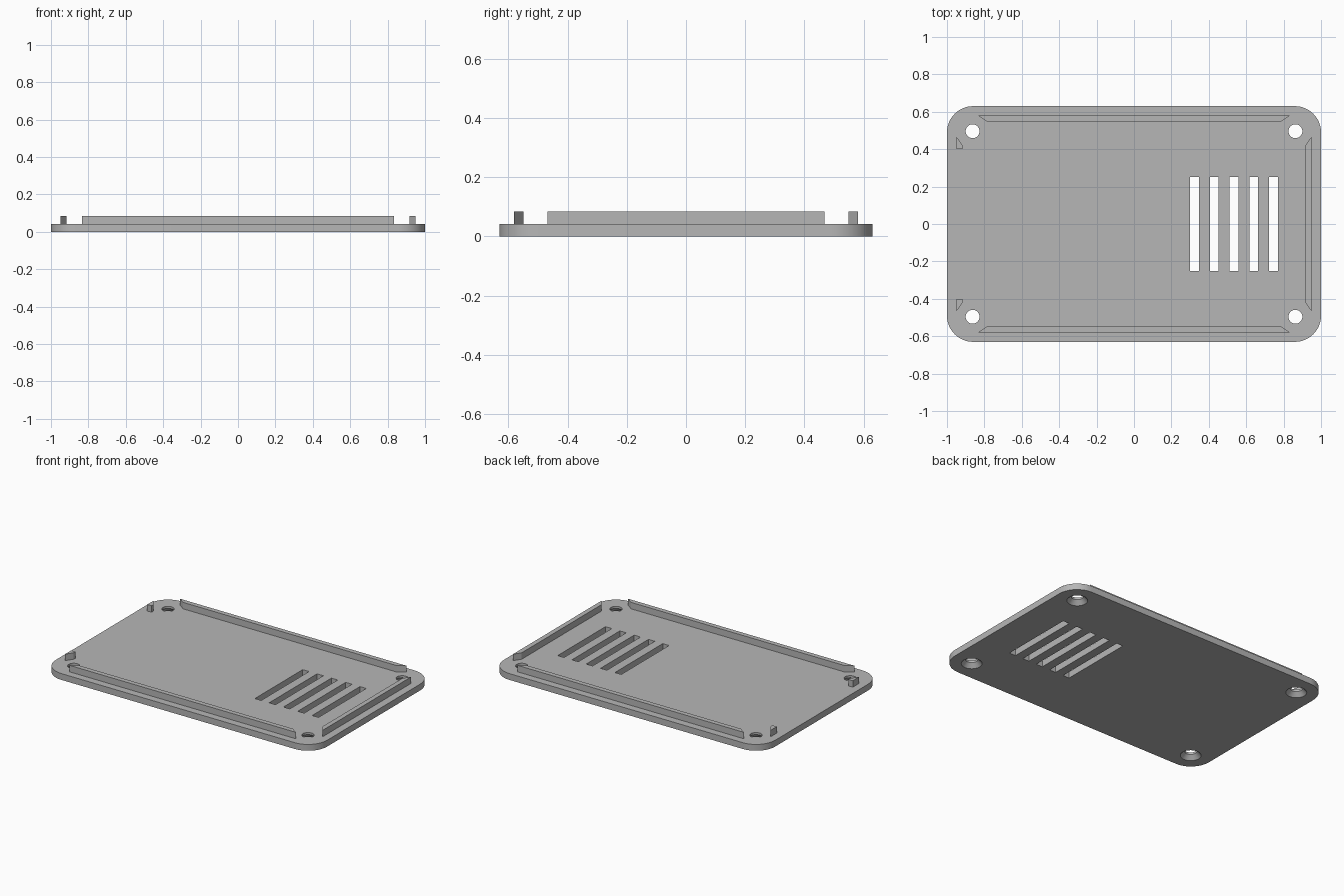
import bpy, bmesh
from math import cos, sin, pi

if "Cube" in bpy.data.objects:
    bpy.data.objects.remove(bpy.data.objects["Cube"], do_unlink=True)

HX, HY, T, TOP, R = 1.0, 0.63, 0.042, 0.085, 0.14
HOLE_X, HOLE_Y = 0.863, 0.496

grey = bpy.data.materials.new("light_grey_plastic")
grey.use_nodes = True
colour = (0.47, 0.47, 0.47, 1)
grey.diffuse_color = colour
grey.node_tree.nodes["Principled BSDF"].inputs["Base Color"].default_value = colour


def add_prism(bm, outline, z0, z1):
    """Extrude a counter-clockwise outline from z0 to z1."""
    face = bm.faces.new([bm.verts.new((x, y, z0)) for x, y in outline])
    ext = bmesh.ops.extrude_face_region(bm, geom=[face], use_keep_orig=True)
    verts = [g for g in ext["geom"] if isinstance(g, bmesh.types.BMVert)]
    bmesh.ops.translate(bm, verts=verts, vec=(0, 0, z1 - z0))


def add_lathe(bm, cx, cy, profile, n=48):
    """Closed turned solid from (radius, height) pairs."""
    rings = [[bm.verts.new((cx + r * cos(2 * pi * i / n), cy + r * sin(2 * pi * i / n), z))
              for i in range(n)] for r, z in profile]
    for a, b in zip(rings, rings[1:]):
        for i in range(n):
            j = (i + 1) % n
            bm.faces.new((a[i], a[j], b[j], b[i]))
    bm.faces.new(rings[0][::-1])
    bm.faces.new(rings[-1])


def finish(bm, name):
    bmesh.ops.recalc_face_normals(bm, faces=bm.faces)
    mesh = bpy.data.meshes.new(name)
    bm.to_mesh(mesh)
    bm.free()
    obj = bpy.data.objects.new(name, mesh)
    mesh.materials.append(grey)
    bpy.context.collection.objects.link(obj)
    return obj


# Rounded base plate
outline = []
for k, (sx, sy) in enumerate([(1, 1), (-1, 1), (-1, -1), (1, -1)]):
    for i in range(17):
        a = (k + i / 16) * pi / 2
        outline.append((sx * (HX - R) + R * cos(a), sy * (HY - R) + R * sin(a)))
bm = bmesh.new()
add_prism(bm, outline, 0, T)
plate = finish(bm, "base_plate")

# Cutter: countersunk screw holes and vent slots
bm = bmesh.new()
for sx in (-1, 1):
    for sy in (-1, 1):
        add_lathe(bm, sx * HOLE_X, sy * HOLE_Y,
                  [(0.063, -0.02), (0.063, 0), (0.037, 0.028), (0.037, 0.06)])
for i in range(5):
    x = 0.324 + i * 0.1055
    w, h = 0.0235, 0.252
    add_prism(bm, [(x - w, -h), (x + w, -h), (x + w, h), (x - w, h)], -0.02, 0.06)
cutter = finish(bm, "hole_cutter")
cutter.hide_render = True

cut = plate.modifiers.new("holes", "BOOLEAN")
cut.operation = "DIFFERENCE"
cut.solver = "EXACT"
cut.object = cutter
bpy.context.view_layer.update()
cut_mesh = bpy.data.meshes.new_from_object(
    plate.evaluated_get(bpy.context.evaluated_depsgraph_get()))
plate.modifiers.clear()
plate.data = cut_mesh
bpy.data.objects.remove(cutter, do_unlink=True)

bpy.ops.object.select_all(action="DESELECT")
plate.select_set(True)
bpy.context.view_layer.objects.active = plate
bpy.ops.object.shade_smooth_by_angle(angle=pi / 6)


# Locating rails with chamfered ends
def rail(name, points):
    bm = bmesh.new()
    add_prism(bm, points, T, TOP)
    finish(bm, name)


for s, side in ((1, "back"), (-1, "front")):
    rail(side + "_rail", [(-0.835, s * 0.581), (0.835, s * 0.581),
                          (0.788, s * 0.549), (-0.788, s * 0.549)])
    # Short stubs flanking the open right edge
    rail(side + "_right_stub", [(-0.949, s * 0.467), (-0.949, s * 0.4),
                                (-0.917, s * 0.4), (-0.917, s * 0.42)])
rail("left_rail", [(0.949, -0.467), (0.949, 0.467), (0.917, 0.42), (0.917, -0.42)])
